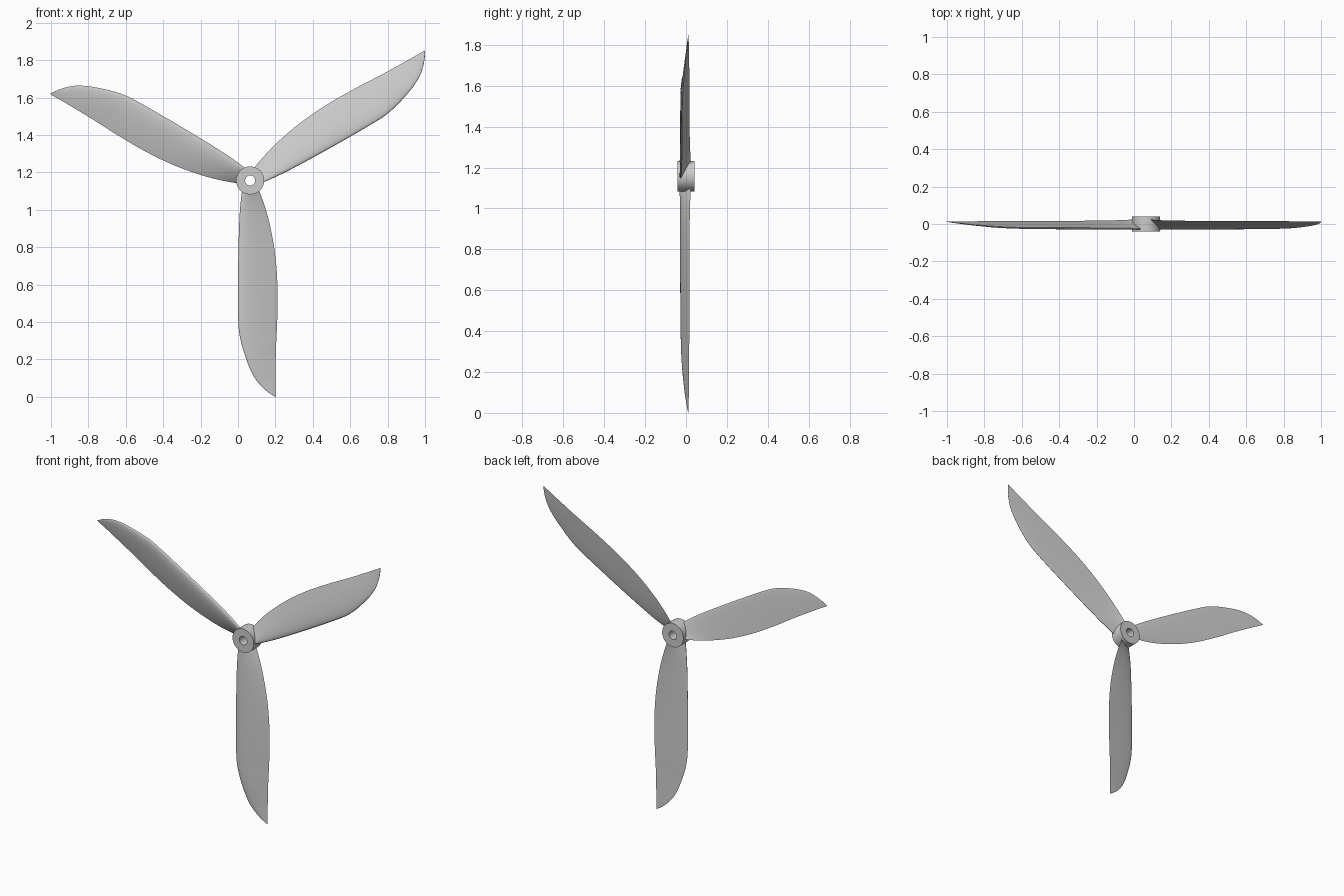
import bpy, bmesh, math

if "Cube" in bpy.data.objects:
    bpy.data.objects.remove(bpy.data.objects["Cube"])

CX, CZ = 0.065, 1.157          # hub axis position
# blade stations: distance from axis, left edge, right edge, left y, right y, thickness
STATIONS = [
    (0.050, -0.043, 0.047, -0.026, 0.024, 0.016),
    (0.140, -0.053, 0.079, -0.022, 0.020, 0.020),
    (0.240, -0.059, 0.106, -0.021, 0.018, 0.020),
    (0.390, -0.063, 0.133, -0.020, 0.017, 0.020),
    (0.560, -0.065, 0.146, -0.020, 0.017, 0.019),
    (0.740, -0.064, 0.145, -0.019, 0.016, 0.018),
    (0.810, -0.059, 0.142, -0.018, 0.016, 0.017),
    (0.875, -0.046, 0.139, -0.016, 0.015, 0.016),
    (0.940, -0.026, 0.137, -0.013, 0.015, 0.014),
    (1.005, -0.002, 0.136, -0.008, 0.014, 0.011),
    (1.060, 0.027, 0.135, -0.003, 0.014, 0.008),
    (1.100, 0.060, 0.135, 0.003, 0.013, 0.006),
    (1.130, 0.093, 0.135, 0.007, 0.013, 0.004),
    (1.150, 0.122, 0.135, 0.011, 0.013, 0.002),
    (1.157, 0.133, 0.135, 0.012, 0.013, 0.001),
]


def smooth_stations(pts, steps=4):
    """Catmull-Rom interpolation through the stations."""
    out = []
    for i in range(len(pts) - 1):
        p0, p1 = pts[max(i - 1, 0)], pts[i]
        p2, p3 = pts[i + 1], pts[min(i + 2, len(pts) - 1)]
        for k in range(steps):
            t = k / steps
            out.append([0.5 * (2 * b + (c - a) * t + (2 * a - 5 * b + 4 * c - d) * t**2
                               + (3 * b - a - 3 * c + d) * t**3)
                        for a, b, c, d in zip(p0, p1, p2, p3)])
    return out + [list(pts[-1])]


def half_thickness(u):
    """Airfoil thickness along the chord, peak close to 1."""
    return 2 * (1.4845 * math.sqrt(u) - 0.63 * u - 1.758 * u**2 + 1.4215 * u**3 - 0.518 * u**4)


def finish(bm, name, angle):
    bmesh.ops.recalc_face_normals(bm, faces=bm.faces)
    me = bpy.data.meshes.new(name)
    bm.to_mesh(me)
    bm.free()
    ob = bpy.data.objects.new(name, me)
    bpy.context.collection.objects.link(ob)
    ob.location = (CX, 0, CZ)
    bpy.ops.object.select_all(action='DESELECT')
    ob.select_set(True)
    bpy.context.view_layer.objects.active = ob
    bpy.ops.object.shade_smooth_by_angle(angle=math.radians(angle))
    return ob


def loft(bm, rings, closed=False):
    n, m = len(rings[0]), len(rings)
    for j in range(m if closed else m - 1):
        a, b = rings[j], rings[(j + 1) % m]
        for i in range(n):
            k = (i + 1) % n
            bm.faces.new((a[i], a[k], b[k], b[i]))


def make_blade(name, turn):
    bm = bmesh.new()
    n = 14
    us = [0.5 * (1 - math.cos(math.pi * i / n)) for i in range(n + 1)]
    # convex front, nearly flat back
    section = [(u, -0.8) for u in us] + [(u, 0.2) for u in us[-1:0:-1]]
    rings = []
    for r, s0, s1, y0, y1, th in smooth_stations(STATIONS):
        rings.append([bm.verts.new((s0 + (s1 - s0) * u,
                                    y0 + (y1 - y0) * u + side * th * half_thickness(u), -r))
                      for u, side in section])
    loft(bm, rings)
    bm.faces.new(rings[0])
    bm.faces.new(rings[-1])
    finish(bm, name, 50).rotation_euler[1] = -turn


# hub: short tube along y
bm = bmesh.new()
rings = []
for rad, y in ((0.075, -0.041), (0.075, 0.041), (0.027, 0.041), (0.027, -0.041)):
    rings.append([bm.verts.new((rad * math.cos(a), y, rad * math.sin(a)))
                  for a in (2 * math.pi * i / 64 for i in range(64))])
loft(bm, rings, closed=True)
finish(bm, "hub", 30)

# three blades around the hub
for i in range(3):
    make_blade(f"blade_{i + 1}", math.radians(120 * i))
